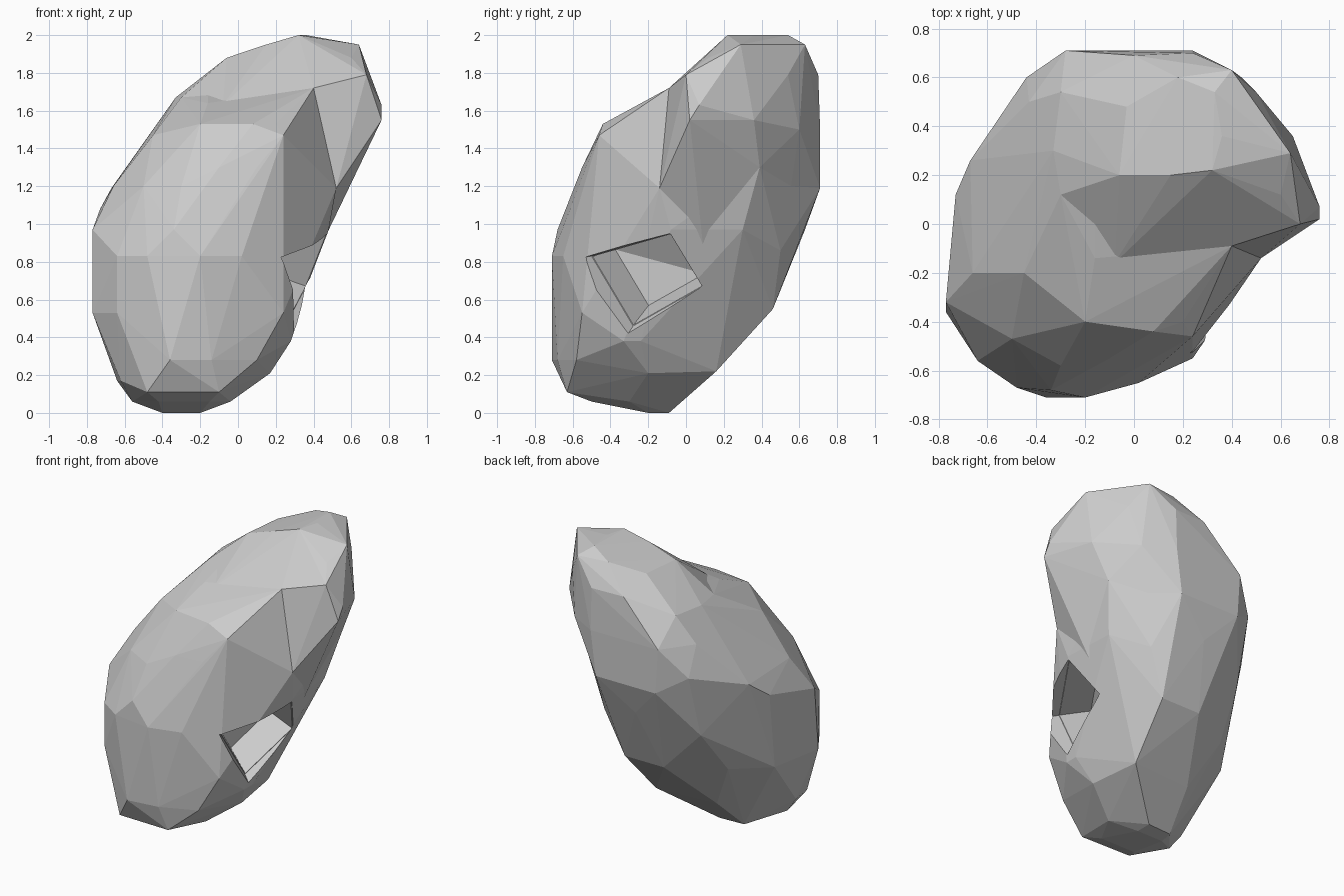
import bpy, bmesh
from mathutils import Vector

if "Cube" in bpy.data.objects:
    bpy.data.objects.remove(bpy.data.objects["Cube"])


def hull(name, points):
    """Faceted convex solid around a set of points."""
    bm = bmesh.new()
    for p in points:
        bm.verts.new(p)
    res = bmesh.ops.convex_hull(bm, input=bm.verts[:])
    junk = {g for g in res["geom_interior"] + res["geom_unused"]
            if isinstance(g, bmesh.types.BMVert)}
    bmesh.ops.delete(bm, geom=list(junk), context='VERTS')
    bmesh.ops.recalc_face_normals(bm, faces=bm.faces[:])
    mesh = bpy.data.meshes.new(name)
    bm.to_mesh(mesh)
    bm.free()
    ob = bpy.data.objects.new(name, mesh)
    bpy.context.collection.objects.link(ob)
    return ob


def sections(outlines):
    """Turn {height: [(x, y), ...]} outlines into 3D points."""
    return [(x, y, z) for z, ring in outlines.items() for x, y in ring]


def combine(target, other, operation):
    mod = target.modifiers.new(operation.title(), 'BOOLEAN')
    mod.operation, mod.object, mod.solver = operation, other, 'EXACT'
    bpy.context.view_layer.update()
    deps = bpy.context.evaluated_depsgraph_get()
    mesh = bpy.data.meshes.new_from_object(target.evaluated_get(deps))
    target.modifiers.clear()
    target.data = mesh
    bpy.data.objects.remove(other)


# front swelling
front = sections({
    0.00: [(-.4, -.2), (-.2, -.2), (-.2, -.09), (-.38, -.1)],
    0.06: [(-.56, -.32), (-.04, -.3), (-.42, -.5), (-.15, -.5)],
    0.11: [(-.48, -.62), (-.1, -.63)],
    0.17: [(-.64, -.3), (-.62, -.45)],
    0.21: [(.17, -.2)],
    0.28: [(-.36, -.71), (-.14, -.68), (.1, -.58)],
    0.38: [(.28, -.33)],
    0.53: [(-.77, -.36), (-.7, .02), (.24, -.55), (-.64, -.56)],
    0.83: [(-.64, -.56), (-.48, -.67), (-.2, -.71), (.02, -.65), (.2, -.5)],
    0.97: [(-.77, -.32), (-.74, .0), (-.34, -.68)],
    1.20: [(-.66, -.2), (-.5, -.47), (-.04, -.57), (-.3, -.58)],
    1.30: [(-.1, -.55), (.1, -.53)],
    1.47: [(.24, -.46), (-.45, -.2)],
    1.53: [(-.2, -.4), (.08, -.44), (.2, -.4)],
    1.64: [(-.16, -.14), (-.08, -.16)],
    1.72: [(.4, -.09)],
})

# underside and flanks shared by both swellings
shared = sections({
    0.22: [(.12, .16), (-.33, .13)],
    0.38: [(.28, -.24)],
    0.55: [(.15, .46), (-.15, .46), (-.5, .25)],
    0.59: [(.28, .13)],
    0.86: [(.4, .21), (-.69, .1), (-.45, .48), (.28, .5)],
    0.97: [(.48, -.08), (-.05, .63), (.46, .3)],
    1.08: [(-.73, .12)],
    1.19: [(.52, -.14), (.2, .71), (-.26, .71), (-.67, .26)],
    1.30: [(.54, .39), (-.44, .6)],
    1.50: [(-.43, .5)],
    1.67: [(-.33, .3), (-.3, .12)],
    1.71: [(-.16, .09)],
})

# leaning upper back
top = sections({
    1.50: [(-.28, .71), (.24, .71), (.44, .6)],
    1.55: [(.76, .02), (.65, .36)],
    1.63: [(-.08, -.16), (.76, .07)],
    1.68: [(-.3, .54)],
    1.72: [(.4, -.09)],
    1.79: [(.68, 0), (.24, .7), (0, .69), (.5, .54)],
    1.88: [(-.06, .2), (-.03, .48), (.6, .12)],
    1.95: [(.64, .29), (.4, .63), (.18, .6), (.15, .2)],
    2.00: [(.32, .22), (.36, .36), (.33, .54)],
})

rock = hull("rock", front + shared)
top += [p for p in shared if p[0] < .2 or p[2] > 1.1]
combine(rock, hull("upper_back", top), 'UNION')

# recessed pocket with a bevelled rim on the right side
mouth = [Vector(p) for p in ((.2, -.5, .83), (.47, -.08, .95),
                             (.36, .09, .67), (.25, -.28, .46))]
mid = sum(mouth, Vector()) / 4
normal = (mouth[2] - mouth[0]).cross(mouth[3] - mouth[1]).normalized()
if normal.x < 0:
    normal.negate()


def pocket_ring(scale, offset):
    return [mid + (p - mid) * scale + normal * offset for p in mouth]


for name, rings in (("rim_cutter", ((1, 0), (1.3, .2))),
                    ("pocket_cutter", ((.8, -.2), (1, .02)))):
    cutter = hull(name, [p for r in rings for p in pocket_ring(*r)])
    cutter.hide_render = True
    combine(rock, cutter, 'DIFFERENCE')

for poly in rock.data.polygons:
    poly.use_smooth = False
